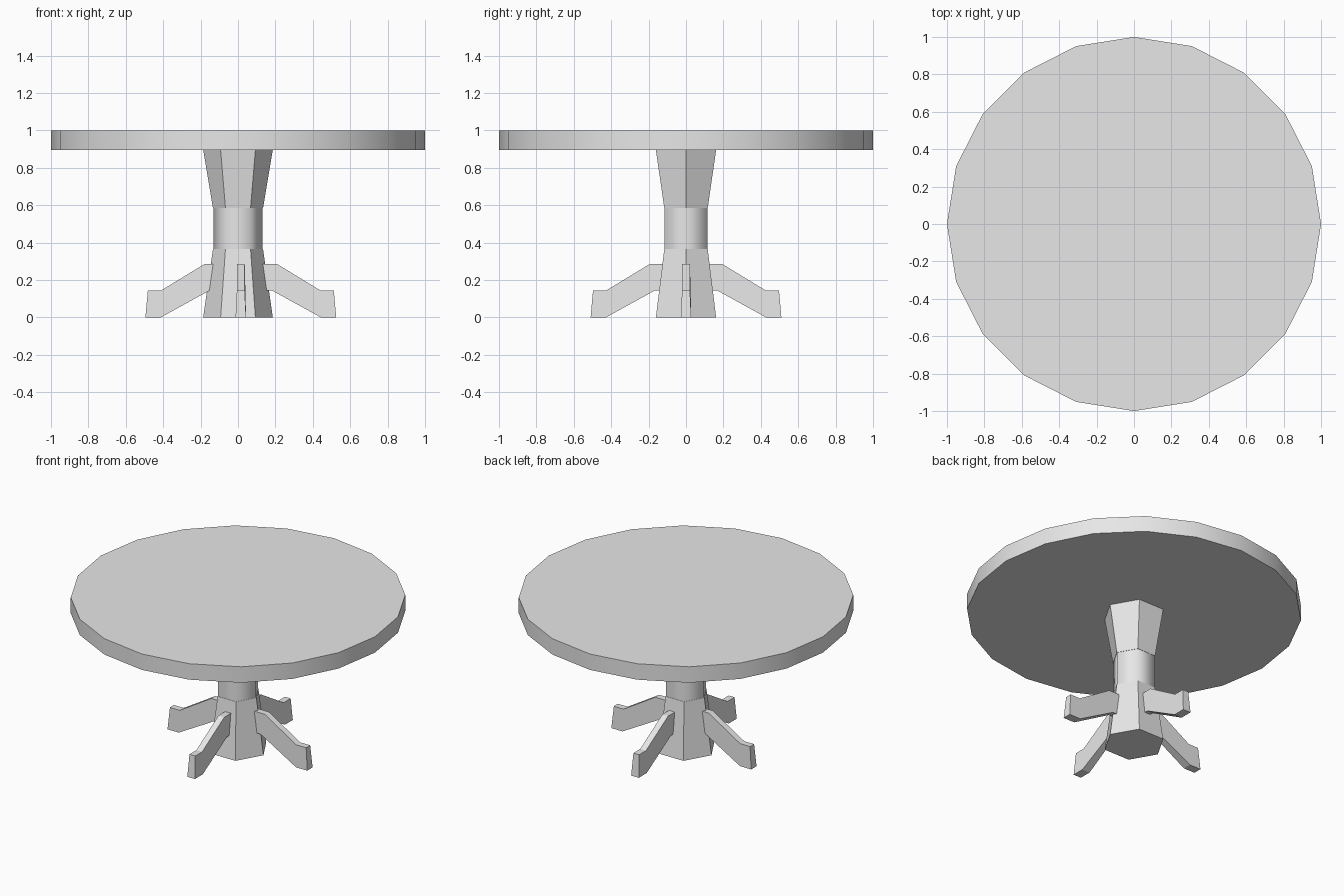
import bpy, bmesh, math

cube = bpy.data.objects.get("Cube")
if cube:
    bpy.data.objects.remove(cube, do_unlink=True)

grey = bpy.data.materials.new("plain grey")
grey.use_nodes = True
grey.diffuse_color = (0.8, 0.8, 0.8, 1)
grey.node_tree.nodes["Principled BSDF"].inputs["Base Color"].default_value = (0.8, 0.8, 0.8, 1)


def finish(bm, name):
    bmesh.ops.recalc_face_normals(bm, faces=bm.faces)
    mesh = bpy.data.meshes.new(name)
    bm.to_mesh(mesh)
    bm.free()
    mesh.materials.append(grey)
    obj = bpy.data.objects.new(name, mesh)
    bpy.context.collection.objects.link(obj)
    return obj


def prism(name, sides, bottom, top, caps=True, smooth_sides=False):
    """Straight or tapered prism with a corner on +x; ends are (radius, z)."""
    bm = bmesh.new()
    rings = []
    for radius, z in (bottom, top):
        angles = [math.tau * i / sides for i in range(sides)]
        rings.append([bm.verts.new((radius * math.cos(a), radius * math.sin(a), z)) for a in angles])
    low, high = rings
    for i in range(sides):
        j = (i + 1) % sides
        face = bm.faces.new((low[i], low[j], high[j], high[i]))
        face.smooth = smooth_sides
    if caps:
        for ring in rings:
            bm.faces.new(ring)
            for a, b in zip(ring, ring[1:] + ring[:1]):
                bm.edges.get((a, b)).smooth = False
    return finish(bm, name)


# Round top with softly shaded rim
prism("table_top", 20, (1.0, 0.895), (1.0, 1.0), smooth_sides=True)

# Six-sided column: flared ends and a softly shaded waist
prism("column_upper", 6, (0.134, 0.585), (0.186, 0.895))
prism("column_waist", 6, (0.132, 0.365), (0.132, 0.585), caps=False, smooth_sides=True)
prism("column_base", 6, (0.186, 0.0), (0.134, 0.365))

# Leg outline (distance from the centre, height)
OUTLINE = [(0.09, 0.285), (0.195, 0.285), (0.425, 0.145), (0.497, 0.145),
           (0.51, 0.0), (0.428, 0.0), (0.165, 0.145), (0.09, 0.145)]


def leg(name, angle):
    bm = bmesh.new()
    sides = []
    for sign in (-1, 1):
        # Half thickness grows slightly towards the floor
        sides.append([bm.verts.new((r, sign * (0.028 if z == 0 else 0.021), z)) for r, z in OUTLINE])
    left, right = sides
    bm.faces.new(left)
    bm.faces.new(right)
    for i in range(len(OUTLINE)):
        j = (i + 1) % len(OUTLINE)
        bm.faces.new((left[i], left[j], right[j], right[i]))
    obj = finish(bm, name)
    obj.location.x = 0.015
    obj.rotation_euler.z = angle


for i, side in enumerate(("left", "back", "right", "front")):
    leg(side + "_leg", i * math.pi / 2)
